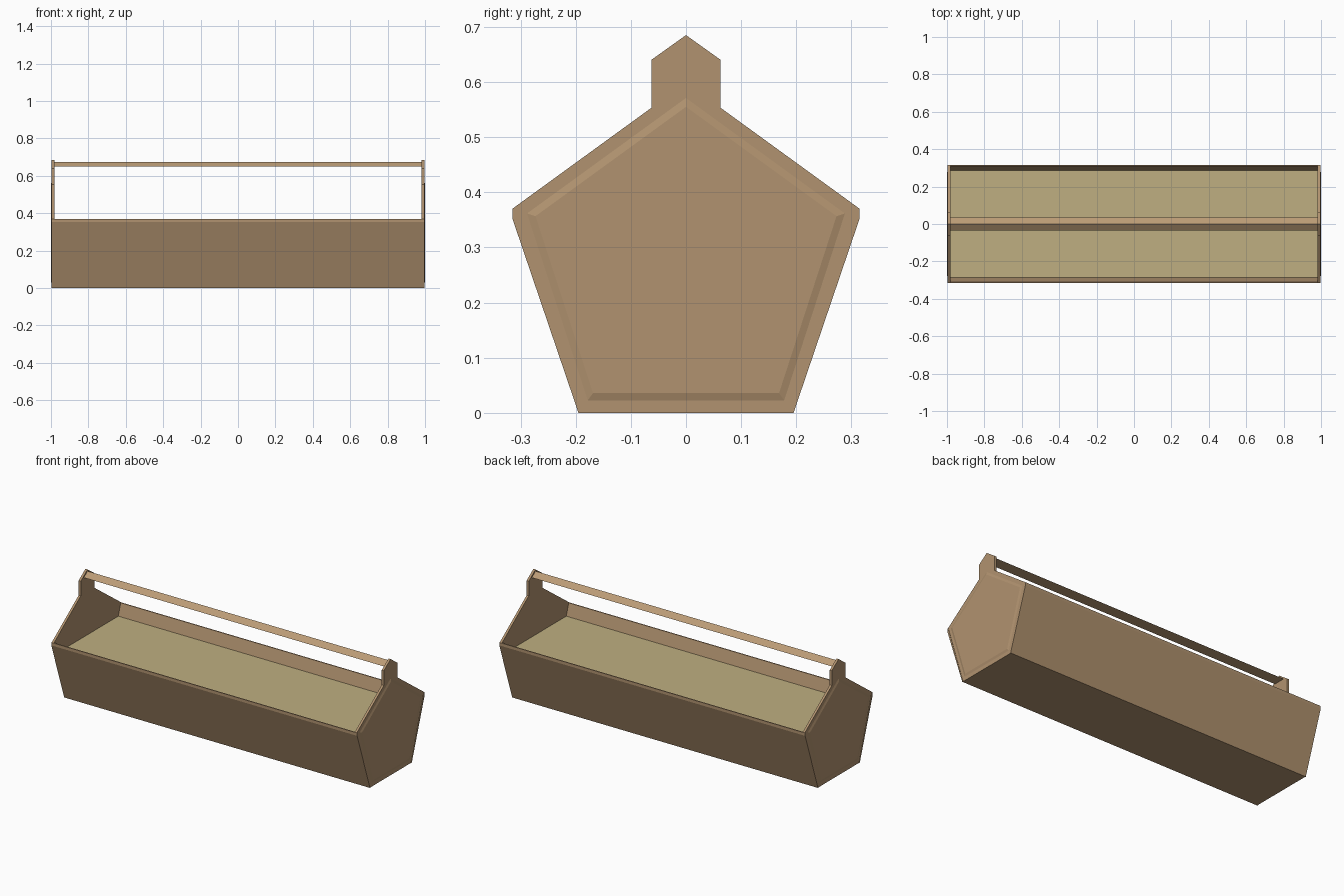
import bpy, bmesh
from math import sin, cos, pi

if "Cube" in bpy.data.objects:
    bpy.data.objects.remove(bpy.data.objects["Cube"])


def material(name, rgb):
    m = bpy.data.materials.new(name)
    m.diffuse_color = (*rgb, 1)
    m.use_nodes = True
    m.node_tree.nodes["Principled BSDF"].inputs["Base Color"].default_value = m.diffuse_color
    return m


wood = material("wood", (0.44, 0.29, 0.16))
light_wood = material("light_wood", (0.50, 0.33, 0.18))
soil = material("fill", (0.52, 0.43, 0.22))


def finish(name, bm, mat):
    bmesh.ops.recalc_face_normals(bm, faces=bm.faces)
    me = bpy.data.meshes.new(name)
    bm.to_mesh(me)
    bm.free()
    me.materials.append(mat)
    ob = bpy.data.objects.new(name, me)
    bpy.context.collection.objects.link(ob)
    return ob


def prism(name, profile, x0, x1, mat):
    """Extrude a (y, z) profile along x."""
    bm = bmesh.new()
    f = bm.faces.new([bm.verts.new((x0, y, z)) for y, z in profile])
    g = bmesh.ops.extrude_face_region(bm, geom=[f])["geom"]
    bmesh.ops.translate(bm, vec=(x1 - x0, 0, 0),
                        verts=[v for v in g if isinstance(v, bmesh.types.BMVert)])
    return finish(name, bm, mat)


def pentagon(r):
    return [(r * sin(2 * pi * i / 5), 0.268 + r * cos(2 * pi * i / 5)) for i in range(5)]


# end board outline: pentagon with a gabled handle tab
half = [(0.195, 0), (0.315, 0.37), (0.063, 0.553), (0.063, 0.64)]
end_outline = half + [(0, 0.685)] + [(-y, z) for y, z in reversed(half)]

for side, s in (("left", -1), ("right", 1)):
    prism(side + "_end_board", end_outline, s * 0.982, s * 0.996, wood)
    # raised panel with bevelled rim on the outer face
    bm = bmesh.new()
    rings = [[bm.verts.new((s * x, y, z)) for y, z in pentagon(r)]
             for r, x in ((0.307, 0.995), (0.287, 1.0))]
    for i in range(5):
        j = (i + 1) % 5
        bm.faces.new((rings[0][i], rings[0][j], rings[1][j], rings[1][i]))
    bm.faces.new(rings[1])
    bm.faces.new(rings[0])
    finish(side + "_end_panel", bm, wood)

# sloping long walls
wall = [(0.19, 0), (0.195, 0), (0.315, 0.353), (0.315, 0.37), (0.309, 0.37)]
for side, s in (("front", -1), ("back", 1)):
    prism(side + "_wall", [(s * y, z) for y, z in wall], -0.998, 0.998, wood)

# bottom board and fill
prism("bottom_board", [(-0.195, 0), (0.195, 0), (0.2, 0.015), (-0.2, 0.015)], -0.99, 0.99, wood)
prism("fill", [(-0.196, 0.015), (0.196, 0.015), (0.289, 0.30), (-0.289, 0.30)], -0.985, 0.985, soil)

# gabled handle rail
prism("handle_rail", [(-0.035, 0.65), (0.035, 0.65), (0, 0.675)], -0.985, 0.985, light_wood)
